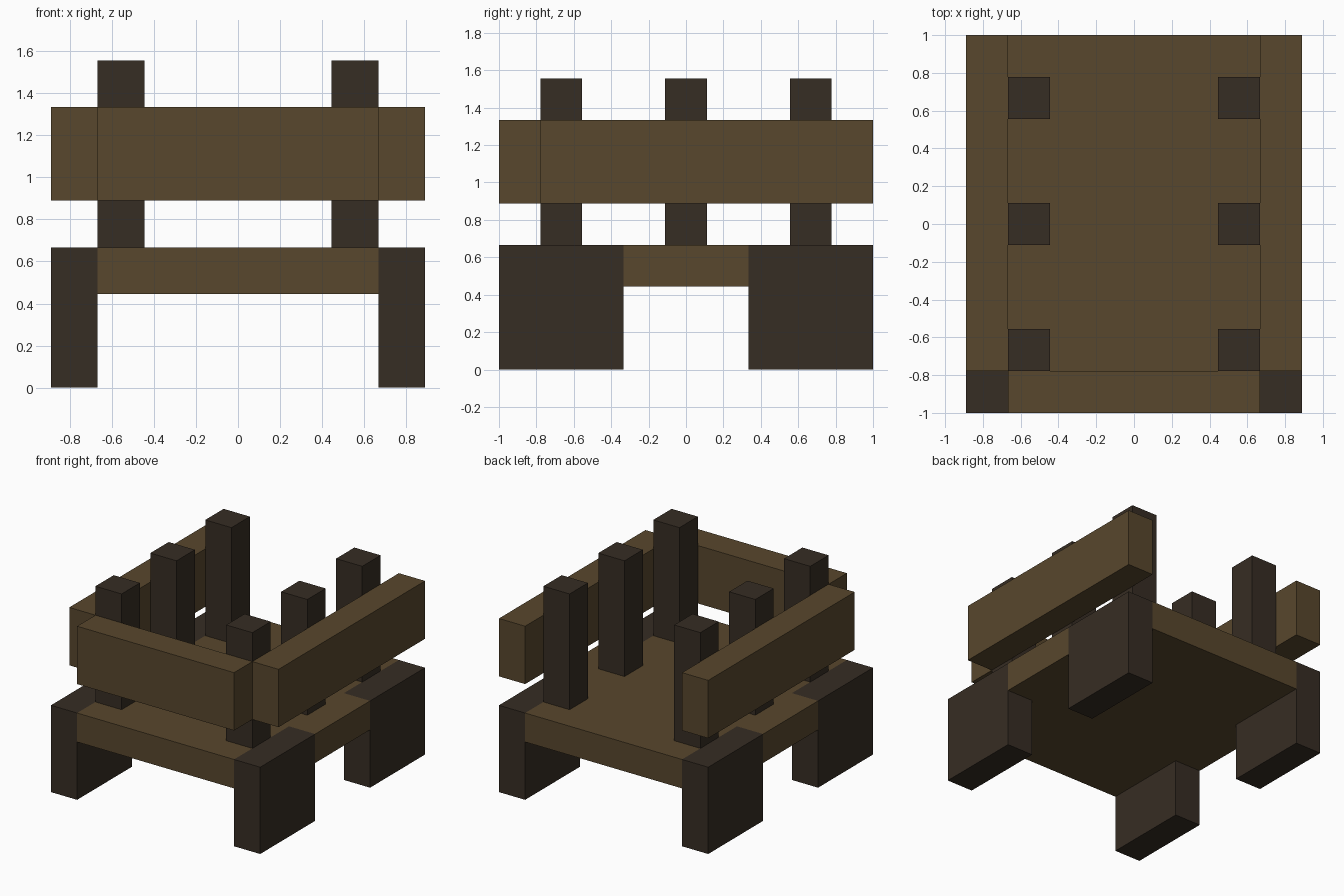
import bpy
import bmesh

if "Cube" in bpy.data.objects:
    bpy.data.objects.remove(bpy.data.objects["Cube"])

U = 2 / 18  # building module: the model is 18 modules long


def material(name, rgb):
    m = bpy.data.materials.new(name)
    m.diffuse_color = (*rgb, 1)
    m.use_nodes = True
    m.node_tree.nodes["Principled BSDF"].inputs["Base Color"].default_value = m.diffuse_color
    return m


BROWN = material("brown planks", (0.098, 0.063, 0.026))
DARK = material("dark timber", (0.037, 0.026, 0.017))


def prism(name, outline, z0, z1, mat):
    """Extrude a flat outline (in modules) from z0 up to z1."""
    bm = bmesh.new()
    base = bm.faces.new([bm.verts.new((x * U, y * U, z0 * U)) for x, y in outline])
    top = bmesh.ops.extrude_face_region(bm, geom=[base])["geom"]
    verts = [g for g in top if isinstance(g, bmesh.types.BMVert)]
    bmesh.ops.translate(bm, verts=verts, vec=(0, 0, (z1 - z0) * U))
    bmesh.ops.recalc_face_normals(bm, faces=bm.faces)
    mesh = bpy.data.meshes.new(name)
    bm.to_mesh(mesh)
    bm.free()
    mesh.materials.append(mat)
    obj = bpy.data.objects.new(name, mesh)
    bpy.context.collection.objects.link(obj)
    return obj


def box(name, x, y, z, mat):
    outline = [(x[0], y[0]), (x[1], y[0]), (x[1], y[1]), (x[0], y[1])]
    return prism(name, outline, z[0], z[1], mat)


# Deck: a slab notched at the corners to receive the legs
prism("deck", [(-6, -9), (6, -9), (6, -3), (8, -3), (8, 3), (6, 3),
               (6, 9), (-6, 9), (-6, 3), (-8, 3), (-8, -3), (-6, -3)], 4, 6, BROWN)

for side, s in (("left", -1), ("right", 1)):
    outer = sorted((6 * s, 8 * s))
    inner = sorted((4 * s, 6 * s))
    # Legs at the corners
    box(f"front_leg_{side}", outer, (-9, -3), (0, 6), DARK)
    box(f"back_leg_{side}", outer, (3, 9), (0, 6), DARK)
    # Three posts per side
    for label, y in (("front", -6), ("middle", 0), ("back", 6)):
        box(f"{label}_post_{side}", inner, (y - 1, y + 1), (6, 14), DARK)
    # Side rail outside the posts
    box(f"side_rail_{side}", outer, (-7, 9), (8, 12), BROWN)

# Front rail; the back is open
box("front_rail", (-6, 6), (-9, -7), (8, 12), BROWN)
